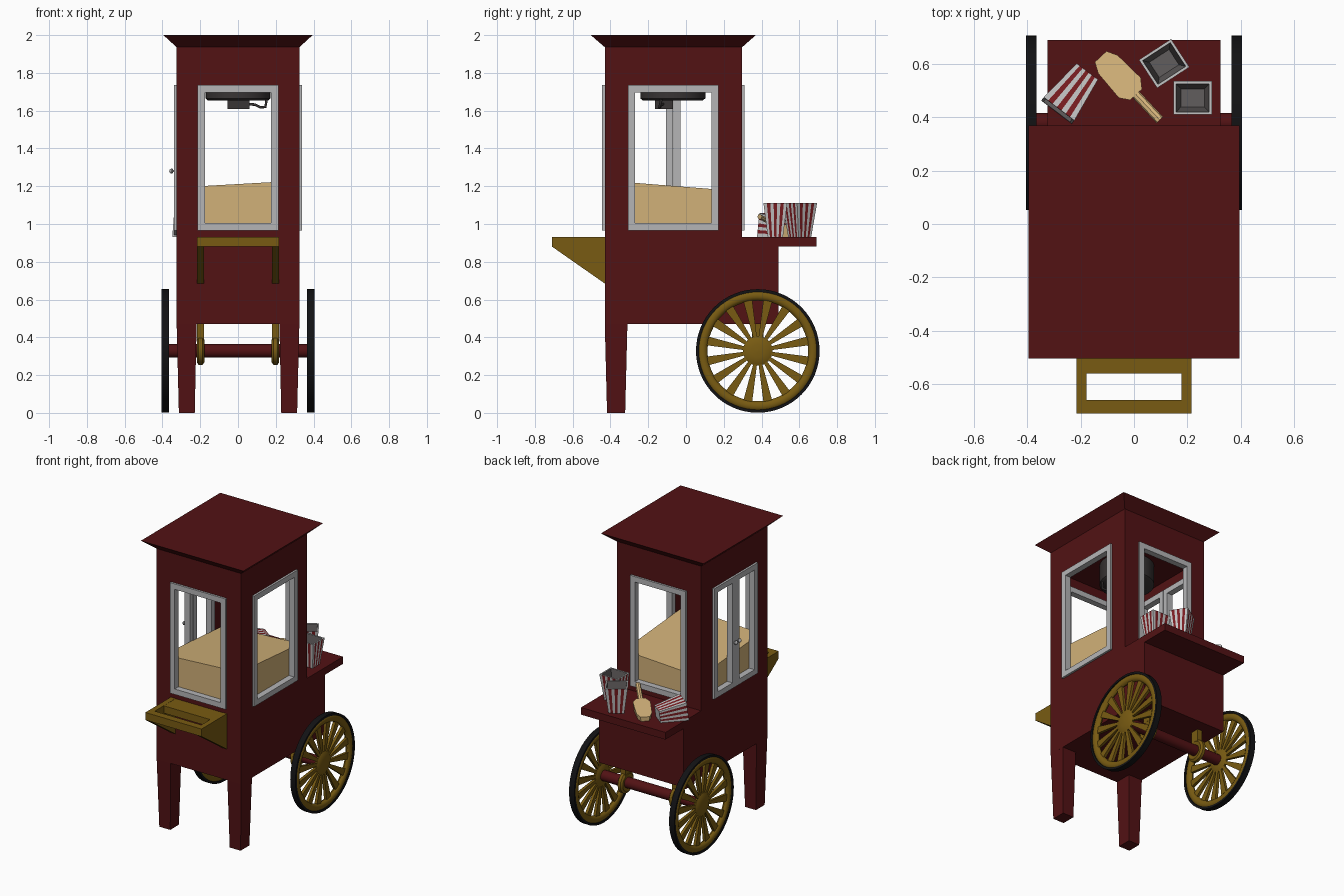
import bpy, bmesh, math
from mathutils import Matrix, Vector

if "Cube" in bpy.data.objects:
    bpy.data.objects.remove(bpy.data.objects["Cube"])

def mat(name, r, g, b):
    m = bpy.data.materials.new(name)
    m.diffuse_color = (r, g, b, 1)
    m.use_nodes = True
    m.node_tree.nodes["Principled BSDF"].inputs["Base Color"].default_value = m.diffuse_color
    return m

RED = mat("dark_red", 0.085, 0.006, 0.007)
GOLD = mat("old_gold", 0.19, 0.105, 0.006)
FRAME = mat("light_grey", 0.46, 0.46, 0.47)
CORN = mat("popcorn_tan", 0.64, 0.44, 0.19)
BLACK = mat("tyre_black", 0.006, 0.006, 0.007)
IRON = mat("kettle_grey", 0.04, 0.035, 0.035)
PAPER = mat("paper_grey", 0.55, 0.55, 0.55)
INSIDE = mat("cup_inside_grey", 0.12, 0.11, 0.11)
STRIPE = mat("stripe_red", 0.2, 0.012, 0.015)

def mesh(name, verts, faces, mats, idx=None, smooth=False):
    me = bpy.data.meshes.new(name)
    me.from_pydata([tuple(v) for v in verts], [], faces)
    for m in (mats if isinstance(mats, list) else [mats]):
        me.materials.append(m)
    if idx:
        for p, i in zip(me.polygons, idx):
            p.material_index = i
    bm = bmesh.new()
    bm.from_mesh(me)
    bmesh.ops.recalc_face_normals(bm, faces=bm.faces)
    bm.to_mesh(me)
    bm.free()
    ob = bpy.data.objects.new(name, me)
    bpy.context.collection.objects.link(ob)
    if smooth:
        bpy.ops.object.select_all(action='DESELECT')
        ob.select_set(True)
        bpy.context.view_layer.objects.active = ob
        bpy.ops.object.shade_smooth_by_angle(angle=math.radians(40))
    return ob

def prism(name, low, high, m):
    n = len(low)
    faces = [tuple(range(n)), tuple(range(n, 2 * n))]
    faces += [(i, (i + 1) % n, n + (i + 1) % n, n + i) for i in range(n)]
    return mesh(name, list(low) + list(high), faces, m)

def rect(x0, x1, y0, y1, z):
    return [(x0, y0, z), (x1, y0, z), (x1, y1, z), (x0, y1, z)]

def box(name, x0, x1, y0, y1, z0, z1, m):
    return prism(name, rect(x0, x1, y0, y1, z0), rect(x0, x1, y0, y1, z1), m)

def ring_plate(name, axis, outer, inner, d0, d1, m):
    """Rectangular plate with a rectangular hole; axis = facing direction."""
    v = []
    for d in (d0, d1):
        for a0, a1, z0, z1 in (outer, inner):
            for a, z in ((a0, z0), (a1, z0), (a1, z1), (a0, z1)):
                v.append((a, d, z) if axis == 'y' else (d, a, z))
    f = []
    for i in range(4):
        j = (i + 1) % 4
        f += [(i, j, 4 + j, 4 + i), (8 + i, 8 + j, 12 + j, 12 + i),
              (i, j, 8 + j, 8 + i), (4 + i, 4 + j, 12 + j, 12 + i)]
    return mesh(name, v, f, m)

def lathe(name, prof, centre, m, axis='x', n=48, closed=True):
    """Spin (radius, offset) points around an axis through centre."""
    k = len(prof)
    v, f = [], []
    for i in range(n):
        a = 2 * math.pi * i / n
        for r, h in prof:
            c, s = r * math.cos(a), r * math.sin(a)
            p = Vector((h, c, s)) if axis == 'x' else Vector((c, s, h))
            v.append(p + Vector(centre))
    for i in range(n):
        j = (i + 1) % n
        for t in range(k if closed else k - 1):
            u = (t + 1) % k
            f.append((i * k + t, i * k + u, j * k + u, j * k + t))
    if not closed:
        f += [tuple(i * k for i in range(n)), tuple(i * k + k - 1 for i in range(n))]
    return mesh(name, v, f, m, smooth=True)

# cart body, shelf and flared roof
W, YF, YB, YM = 0.325, -0.43, 0.297, -0.067
box("lower_body", -W, W, YF, 0.49, 0.47, 0.93, RED)
box("shelf", -W, W, 0.28, 0.69, 0.88, 0.93, RED)
prism("roof", rect(-W, W, YF, YB, 1.936), rect(-0.395, 0.395, -0.504, 0.37, 2.0), RED)
box("ceiling", -W + 0.01, W - 0.01, YF + 0.01, YB - 0.01, 1.80, 1.93, RED)

# cabin walls with window openings, and window frames
Z0, Z1, B, T = 0.966, 1.735, 0.038, 0.02
FX, FY = 0.214, 0.24

def shrink(r, b):
    return (r[0] + b, r[1] - b, r[2] + b, r[3] - b)

win_x = (-FX, FX, Z0, Z1)
win_y = (YM - FY, YM + FY, Z0, Z1)
for name, d, s in (("front", YF, -1), ("back", YB, 1)):
    ring_plate(name + "_wall", 'y', (-W, W, 0.93, 1.94), shrink(win_x, 0.02), d - s * T, d, RED)
    ring_plate(name + "_window_frame", 'y', win_x, shrink(win_x, B), d - s * (T + 0.008), d + s * 0.014, FRAME)
for name, s in (("left", -1), ("right", 1)):
    ring_plate(name + "_wall", 'x', (YF + T, YB - T, 0.93, 1.94), shrink(win_y, 0.02), s * (W - T), s * W, RED)
d0, d1 = W - T - 0.008, W + 0.014
ring_plate("right_window_frame", 'x', win_y, shrink(win_y, B), d0, d1, FRAME)
for name, a, b, k in (("front", YM - FY, YM - 0.001, -1), ("back", YM + 0.001, YM + FY, 1)):
    door = (a, b, Z0, Z1)
    ring_plate(name + "_door_frame", 'x', door, shrink(door, B), -d0, -d1, FRAME)
    y = YM + k * 0.02
    lathe(name + "_door_knob", [(0.005, -0.338), (0.006, -0.343), (0.013, -0.347), (0.014, -0.353),
          (0.009, -0.361), (0.001, -0.364)], (0, y, 1.28), FRAME, n=16, closed=False)

# popcorn pile with a sloping top
x, ya, yb = W - T - 0.012, YF + T + 0.012, YB - T - 0.012
prism("popcorn", rect(-x, x, ya, yb, 0.925),
      [(-x, ya, 1.195), (x, ya, 1.228), (x, yb, 1.175), (-x, yb, 1.145)], CORN)

# kettle, heater box and pipe
lathe("kettle", [(0.16, 1.655), (0.172, 1.665), (0.172, 1.80)], (0, -0.07, 0), IRON, 'z', 32, False)
box("kettle_heater", -0.055, 0.06, -0.165, -0.07, 1.61, 1.66, IRON)
cu = bpy.data.curves.new("kettle_pipe", 'CURVE')
cu.dimensions = '3D'
cu.bevel_depth = 0.007
cu.bevel_resolution = 2
sp = cu.splines.new('POLY')
pts = [(0.05, -0.12, 1.635), (0.09, -0.13, 1.632), (0.12, -0.14, 1.617), (0.145, -0.14, 1.62), (0.152, -0.13, 1.66)]
sp.points.add(len(pts) - 1)
for p, c in zip(sp.points, pts):
    p.co = (*c, 1)
cu.materials.append(IRON)
bpy.context.collection.objects.link(bpy.data.objects.new("kettle_pipe", cu))

# push handle with triangular brackets
box("handle_bar", -0.215, 0.215, -0.71, -0.66, 0.88, 0.932, GOLD)
box("handle_plate", -0.2, 0.2, -0.56, YF, 0.88, 0.931, GOLD)
side = [(-0.709, 0.932), (-0.709, 0.88), (YF, 0.685), (YF, 0.932)]
for name, s in (("left", -1), ("right", 1)):
    prism(name + "_handle_bracket", [(s * 0.179, y, z) for y, z in side],
          [(s * 0.216, y, z) for y, z in side], GOLD)

# legs, wheels and axle
CY, CZ = 0.38, 0.328
for name, s in (("left", -1), ("right", 1)):
    prism(name + "_front_leg", rect(s * 0.229, s * 0.313, -0.418, -0.322, 0),
          rect(s * 0.219, s * W, YF, -0.31, 0.475), RED)
    c = (s * 0.385, CY, CZ)
    lathe(name + "_tyre", [(0.312, -0.02), (0.327, -0.02), (0.327, 0.02), (0.312, 0.02)], c, BLACK, n=64)
    rim = [(0.293 + 0.027 * math.cos(a * math.pi / 5), 0.021 * math.sin(a * math.pi / 5)) for a in range(10)]
    lathe(name + "_rim", rim, c, GOLD, n=64)
    lathe(name + "_hub", [(0.005, -0.021), (0.035, -0.019), (0.062, -0.015), (0.078, -0.007), (0.078, 0.007),
          (0.062, 0.015), (0.035, 0.019), (0.005, 0.021)], c, GOLD, n=32, closed=False)
    for i in range(16):
        M = Matrix.Translation(c) @ Matrix.Rotation((i + 0.5) * math.pi / 8, 4, 'X')
        ends = [[M @ Vector(p) for p in rect(-t, t, -w, w, r)]
                for t, w, r in ((0.009, 0.009, 0.06), (0.01, 0.024, 0.28))]
        prism(f"{name}_spoke_{i + 1}", ends[0], ends[1], GOLD)
    lathe(name + "_axle_ring", [(0.034, -0.014), (0.06, -0.02), (0.074, -0.01), (0.074, 0.01),
          (0.06, 0.02), (0.034, 0.014)], (s * 0.198, CY, CZ), GOLD, n=32)
    box(name + "_axle_mount", s * 0.198 - 0.018, s * 0.198 + 0.018, CY - 0.03, CY + 0.03, 0.385, 0.475, GOLD)
lathe("axle", [(0.036, -0.385), (0.036, 0.385)], (0, CY, CZ), RED, n=24, closed=False)

# striped paper cups, open at the top
def cup(name, M, n=7):
    def loop(w, d, z):
        c = [(-w, -d), (w, -d), (w, d), (-w, d)]
        return [(c[i][0] + (c[(i + 1) % 4][0] - c[i][0]) * k / n,
                 c[i][1] + (c[(i + 1) % 4][1] - c[i][1]) * k / n, z) for i in range(4) for k in range(n)]
    loops = [loop(0.05, 0.04, 0), loop(0.072, 0.063, 0.18), loop(0.062, 0.053, 0.18), loop(0.044, 0.034, 0.01)]
    v = [M @ Vector(p) for l in loops for p in l]
    q = 4 * n
    f, idx = [tuple(range(q)), tuple(range(3 * q, 4 * q))], [0, 1]
    for l in range(3):
        for i in range(q):
            j = (i + 1) % q
            f.append((l * q + i, l * q + j, (l + 1) * q + j, (l + 1) * q + i))
            idx.append((2 if (i % n) % 2 else 0) if l == 0 else (0 if l == 1 else 1))
    mesh(name, v, f, [PAPER, INSIDE, STRIPE], idx)

cup("back_cup", Matrix.Translation((0.113, 0.602, 0.931)) @ Matrix.Rotation(math.radians(33), 4, 'Z'))
cup("side_cup", Matrix.Translation((0.22, 0.473, 0.931)))
t = math.atan(0.023 / 0.18)
az = Vector((-0.604, -0.797, 0)) * math.cos(t) + Vector((0, 0, math.sin(t)))
ax = Vector((0.797, -0.604, 0))
R = Matrix((ax, az.cross(ax), az)).transposed().to_4x4()
cup("lying_cup", Matrix.Translation((-0.178, 0.568, 0.972)) @ R)

# popcorn scoop with raised handle (local x runs from tip to handle)
S = Matrix.Translation((-0.125, 0.628, 0.931)) @ Matrix.Rotation(math.radians(-47), 4, 'Z')
out = [(0, -0.03), (0.04, -0.05), (0.16, -0.056), (0.195, -0.03), (0.195, 0.03), (0.16, 0.056), (0.04, 0.05), (0, 0.03)]
prism("scoop", [S @ Vector((x, y * 0.85, 0)) for x, y in out],
      [S @ Vector((x, y, 0.03 + 0.2 * x)) for x, y in out], CORN)
ends = [[S @ Vector((x, 0.017 * math.cos(a * math.pi / 4), z + 0.014 * math.sin(a * math.pi / 4))) for a in range(8)]
        for x, z in ((0.18, 0.05), (0.325, 0.108))]
prism("scoop_handle", ends[0], ends[1], CORN)
